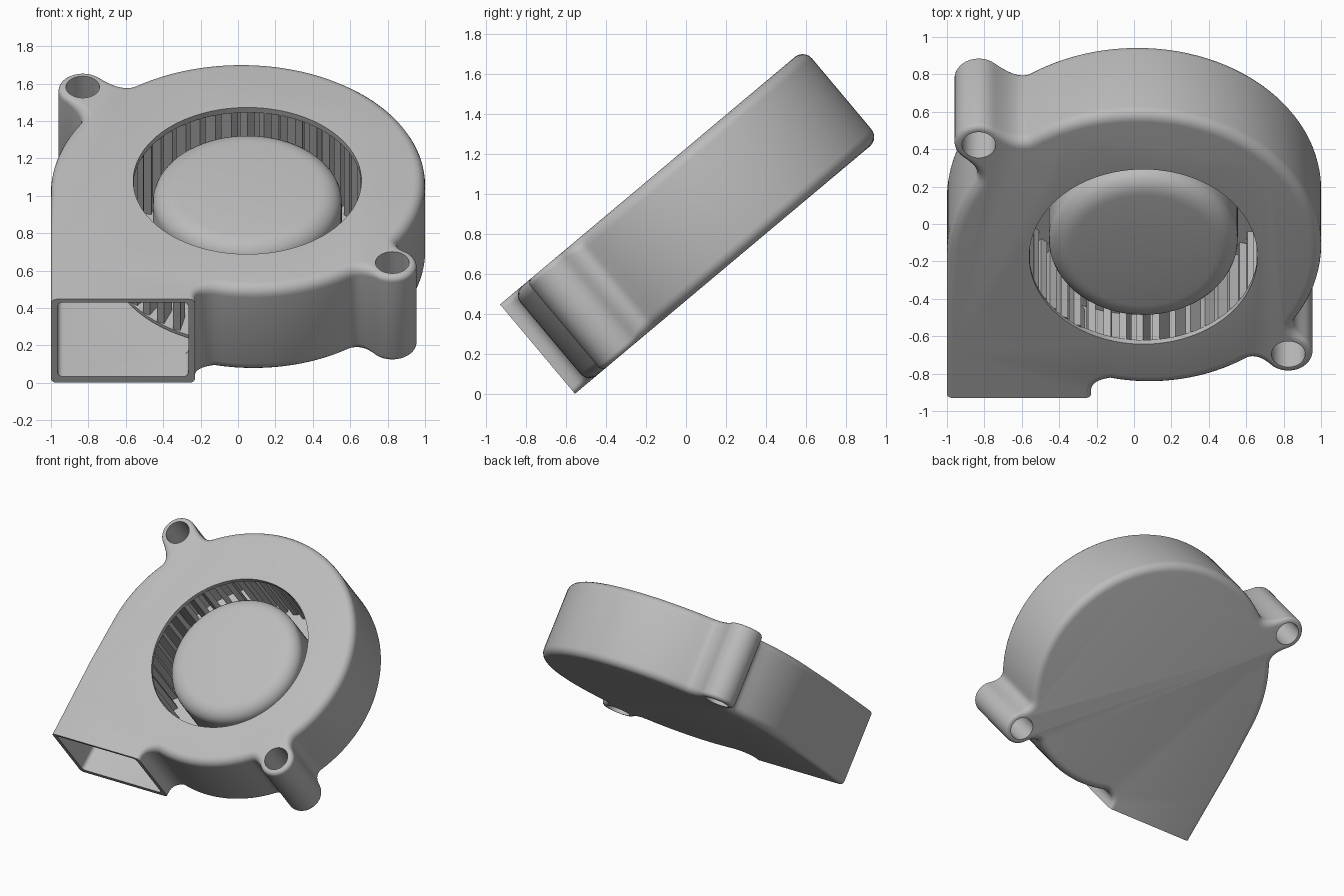
import bpy, bmesh, math
from mathutils import Vector, Matrix

if "Cube" in bpy.data.objects:
    bpy.data.objects.remove(bpy.data.objects["Cube"], do_unlink=True)

TILT = Matrix.Rotation(math.radians(40), 4, 'X')   # the fan is built flat, then tilted
CX, CY = 0.05, 0.56            # rotor axis
W0, W1 = 0.357, 0.94           # back and front plate heights
BODY_EDGE, THIN_EDGE = 0.06, 0.03
TABS = [(0.825, -0.12), (-0.83, 1.34)]
TAB_R, HOLE_R = 0.13, 0.09

grey = bpy.data.materials.new("plain grey")
grey.use_nodes = True
grey.diffuse_color = (0.5, 0.5, 0.5, 1)
grey.node_tree.nodes["Principled BSDF"].inputs["Base Color"].default_value = (0.5, 0.5, 0.5, 1)


def make(name, bm):
    bmesh.ops.recalc_face_normals(bm, faces=bm.faces)
    mesh = bpy.data.meshes.new(name)
    bm.to_mesh(mesh)
    bm.free()
    mesh.materials.append(grey)
    obj = bpy.data.objects.new(name, mesh)
    bpy.context.collection.objects.link(obj)
    return obj


def finish(obj):
    obj.data.transform(TILT)
    bpy.ops.object.select_all(action='DESELECT')
    obj.select_set(True)
    bpy.context.view_layer.objects.active = obj
    bpy.ops.object.shade_smooth_by_angle(angle=math.radians(32))


def cylinder(name, x, y, r, low, high, sides=96):
    bm = bmesh.new()
    bmesh.ops.create_cone(bm, cap_ends=True, segments=sides, radius1=r, radius2=r, depth=high - low,
                          matrix=Matrix.Translation((x, y, (low + high) / 2)))
    return make(name, bm)


def box(name, low, high, round_y=0):
    low, high = Vector(low), Vector(high)
    bm = bmesh.new()
    bmesh.ops.create_cube(bm, size=1, matrix=Matrix.Translation((low + high) / 2)
                          @ Matrix.Diagonal((*(high - low), 1)))
    if round_y:
        along = [e for e in bm.edges if abs(e.verts[0].co.y - e.verts[1].co.y) > 0.01]
        bmesh.ops.bevel(bm, geom=along, offset=round_y, segments=4, profile=0.5, affect='EDGES')
    return make(name, bm)


def cut(obj, cutter):
    cutter.hide_render = True
    mod = obj.modifiers.new("cut", 'BOOLEAN')
    mod.operation, mod.solver, mod.object = 'DIFFERENCE', 'EXACT', cutter
    bpy.context.view_layer.objects.active = obj
    bpy.ops.object.modifier_apply(modifier=mod.name)
    bpy.data.objects.remove(cutter, do_unlink=True)


# Outline points hold x, y and the edge rounding at that point
def volute(deg):
    r = 0.90 + 0.15 * (deg + 90) / 270
    a = math.radians(deg)
    return Vector((CX + r * math.cos(a), CY + r * math.sin(a), BODY_EDGE))


def volute_arc(start, end):
    n = max(2, round((end - start) / 3))
    return [volute(start + (end - start) * i / n) for i in range(n + 1)]


def blend(p, c, q, n=7):
    return [p.lerp(c, i / n).lerp(c.lerp(q, i / n), i / n) for i in range(1, n)]


def tab_arc(x, y, phi, n=20):
    angles = [math.radians(phi - 90 + 180 * i / n) for i in range(n + 1)]
    return [Vector((x + TAB_R * math.cos(a), y + TAB_R * math.sin(a), THIN_EDGE)) for a in angles]


def housing_outline():
    neck = Vector((-0.23, -0.40, THIN_EDGE))
    pts = [Vector((-1, y, THIN_EDGE)) for y in (0.2, -0.1, -0.5, -0.6)]
    pts += [Vector((-0.23, y, THIN_EDGE)) for y in (-0.6, -0.5)] + [neck]
    at = -101.5
    pts += blend(neck, Vector((-0.23, -0.325, 0.04)), volute(at))
    for x, y in TABS:
        phi = math.degrees(math.atan2(y - CY, x - CX))
        arc = tab_arc(x, y, phi)
        before, after = volute(phi - 12), volute(phi + 12)
        pts += volute_arc(at, phi - 12)
        pts += blend(before, volute(phi - 7.8), arc[0]) + arc
        pts += blend(arc[-1], volute(phi + 7.8), after)
        at = phi + 12
    return pts + volute_arc(at, 180)


# Housing: outline lofted through rings that round both rims
pts = housing_outline()
inward = []
for i, p in enumerate(pts):
    t = (pts((i + 1) % len(pts)) if callable(pts) else pts[(i + 1) % len(pts)]) - pts[i - 1]
    inward.append(Vector((-t.y, t.x)).normalized())
quarter = [math.radians(90 * i / 5) for i in range(6)]
levels = [(a, W0, 1) for a in quarter] + [(a, W1, -1) for a in reversed(quarter)]
bm = bmesh.new()
rings = []
for a, base, sign in levels:
    ring = []
    for p, n in zip(pts, inward):
        inset = p.z * (1 - math.sin(a))
        ring.append(bm.verts.new((p.x + n.x * inset, p.y + n.y * inset,
                                  base + sign * p.z * (1 - math.cos(a)))))
    rings.append(ring)
for lower, upper in zip(rings, rings[1:]):
    for i in range(len(pts)):
        j = (i + 1) % len(pts)
        bm.faces.new((lower[i], lower[j], upper[j], upper[i]))
bm.faces.new(list(reversed(rings[0])))
bm.faces.new(rings[-1])
housing = make("housing", bm)

# Outlet end, duct, rotor chamber, inlet and mounting holes
cut(housing, box("outlet_trim", (-1.5, -1, 0), (0, -0.425, 1.5)))
cut(housing, cylinder("chamber", CX, CY, 0.86, 0.398, 0.905))
cut(housing, box("duct", (-0.965, -0.7, 0.4), (-0.265, 0.5, 0.917), 0.03))
cut(housing, cylinder("inlet", CX, CY, 0.61, 0.8, 1.1))
for x, y in TABS:
    cut(housing, cylinder("mounting_hole", x, y, HOLE_R, 0.2, 1.1, 40))
finish(housing)

# Rotor base disc
finish(cylinder("rotor_base", CX, CY, 0.74, 0.405, 0.425))

# Rotor hub: lathed cap with a soft shoulder
profile = [(0.505, 0.41), (0.505, 0.79)]
for i in range(1, 8):
    a = math.radians(90 * i / 7)
    profile.append((0.385 + 0.12 * math.cos(a), 0.79 + 0.10 * math.sin(a)))
profile += [(0.2, 0.898), (0, 0.9)]
bm = bmesh.new()
verts = [bm.verts.new((CX + r, CY, h)) for r, h in profile]
edges = [bm.edges.new(pair) for pair in zip(verts, verts[1:])]
bmesh.ops.spin(bm, geom=verts + edges, cent=(CX, CY, 0), axis=(0, 0, 1),
               angle=math.tau, steps=72, use_duplicate=False)
bmesh.ops.remove_doubles(bm, verts=bm.verts, dist=0.0005)
finish(make("rotor_hub", bm))

# Rotor blades: ring of slanted slats around the hub
BLADES = 44
bm = bmesh.new()
for i in range(BLADES):
    place = (Matrix.Translation((CX, CY, 0.66)) @ Matrix.Rotation(math.tau * i / BLADES, 4, 'Z')
             @ Matrix.Translation((0.675, 0, 0)) @ Matrix.Rotation(math.radians(20), 4, 'Z')
             @ Matrix.Diagonal((0.12, 0.04, 0.48, 1)))
    bmesh.ops.create_cube(bm, size=1, matrix=place)
finish(make("rotor_blades", bm))
